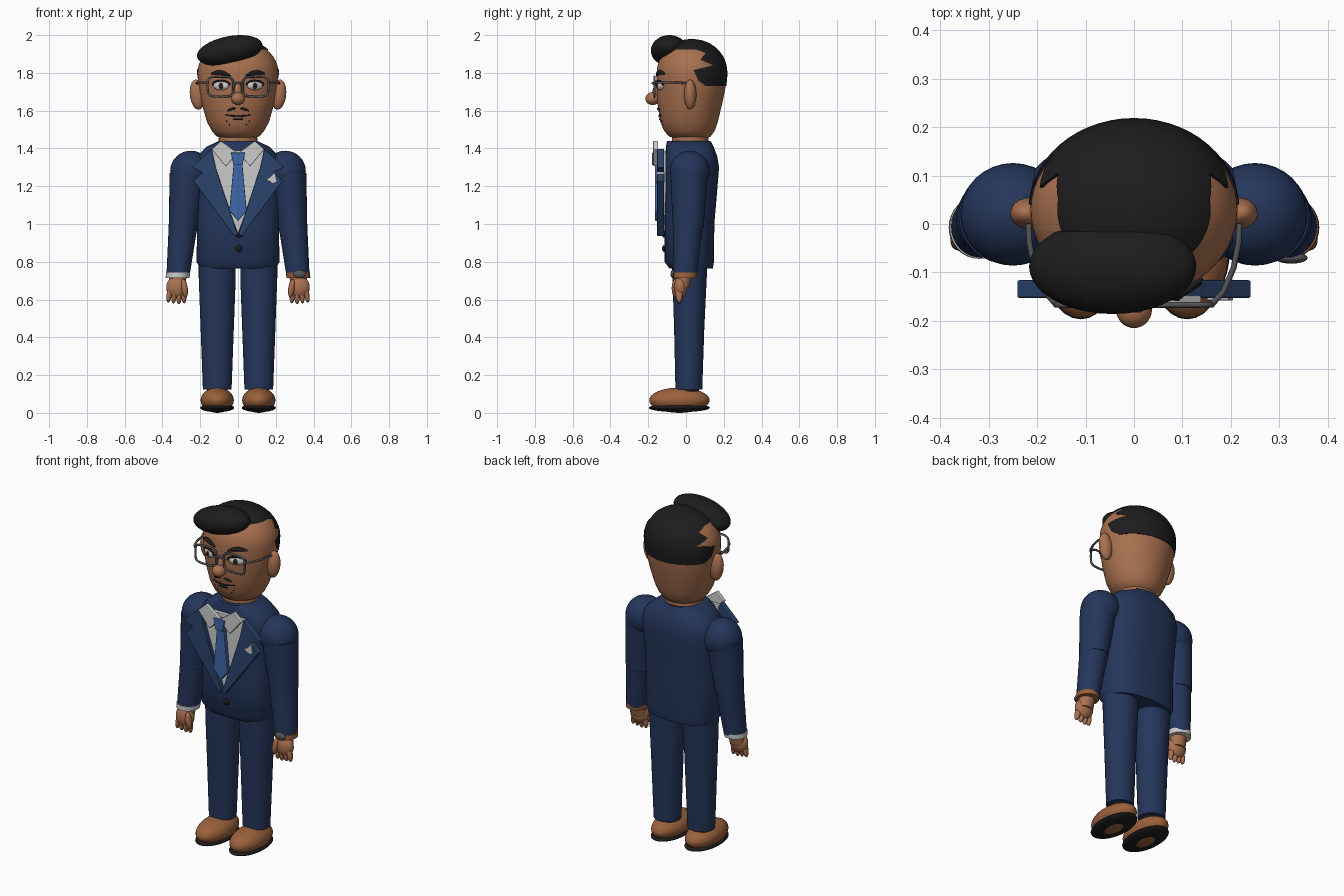
import bpy, bmesh
from math import sin, cos, pi, sqrt, radians
from mathutils import Matrix

if "Cube" in bpy.data.objects:
    bpy.data.objects.remove(bpy.data.objects["Cube"])


def mat(name, r, g, b):
    m = bpy.data.materials.new(name)
    m.diffuse_color = (r, g, b, 1)
    m.use_nodes = True
    m.node_tree.nodes["Principled BSDF"].inputs["Base Color"].default_value = m.diffuse_color
    return m


NAVY = mat("navy_cloth", .018, .037, .105)
LAPEL = mat("lapel_cloth", .024, .056, .15)
TIE = mat("tie_blue", .05, .14, .40)
SHIRT = mat("shirt_white", .75, .75, .75)
SKIN = mat("skin", .40, .165, .08)
HAIR = mat("black", .012, .012, .012)
SHOE = mat("brown_leather", .33, .12, .045)
METAL = mat("grey_metal", .09, .09, .1)
IRIS = mat("iris_brown", .06, .025, .015)


def finish(name, bm, m, smooth=True, bevel=0):
    bmesh.ops.recalc_face_normals(bm, faces=bm.faces)
    me = bpy.data.meshes.new(name)
    bm.to_mesh(me)
    bm.free()
    ob = bpy.data.objects.new(name, me)
    bpy.context.collection.objects.link(ob)
    if m:
        me.materials.append(m)
    if bevel:
        b = ob.modifiers.new("bevel", 'BEVEL')
        b.width, b.segments = bevel, 2
    if smooth:
        bpy.ops.object.select_all(action='DESELECT')
        ob.select_set(True)
        bpy.context.view_layer.objects.active = ob
        bpy.ops.object.shade_smooth_by_angle(angle=radians(40))
    return ob


def loft(name, rings, m, n=40, e=2.0):
    """Stack of horizontal superellipses: (z, cx, cy, rx, ry)."""
    bm = bmesh.new()
    loops = []
    for z, cx, cy, rx, ry in rings:
        loop = []
        for i in range(n):
            c, s = cos(2 * pi * i / n), sin(2 * pi * i / n)
            x = abs(c) ** (2 / e) * (1 if c > 0 else -1)
            y = abs(s) ** (2 / e) * (1 if s > 0 else -1)
            loop.append(bm.verts.new((cx + rx * x, cy + ry * y, z)))
        loops.append(loop)
    for a, b in zip(loops, loops[1:]):
        for i in range(n):
            bm.faces.new((a[i], a[(i + 1) % n], b[(i + 1) % n], b[i]))
    bm.faces.new(loops[0])
    bm.faces.new(loops[-1])
    return finish(name, bm, m)


def ball(name, loc, rad, m, tilt=0, axis='Y', seg=32):
    bm = bmesh.new()
    mx = Matrix.Translation(loc) @ Matrix.Rotation(radians(tilt), 4, axis) @ Matrix.Diagonal((*rad, 1))
    bmesh.ops.create_uvsphere(bm, u_segments=seg, v_segments=seg // 2, radius=1, matrix=mx)
    return finish(name, bm, m)


def plate(name, pts, d0, d1, m, axis='Y', bevel=.004, s=1):
    """Outline extruded along Y (points are x,z) or along X (points are y,z)."""
    bm = bmesh.new()
    co = (lambda a, z, d: (s * a, d, z)) if axis == 'Y' else (lambda a, z, d: (d, a, z))
    f = [bm.verts.new(co(a, z, d0)) for a, z in pts]
    b = [bm.verts.new(co(a, z, d1)) for a, z in pts]
    bm.faces.new(f)
    bm.faces.new(b)
    for i in range(len(pts)):
        j = (i + 1) % len(pts)
        bm.faces.new((f[i], f[j], b[j], b[i]))
    return finish(name, bm, m, False, bevel)


def tube(name, pts, r, m, closed=False, taper=False):
    cu = bpy.data.curves.new(name, 'CURVE')
    cu.dimensions, cu.bevel_depth, cu.bevel_resolution, cu.use_fill_caps = '3D', r, 3, True
    sp = cu.splines.new('POLY')
    sp.points.add(len(pts) - 1)
    for i, (p, q) in enumerate(zip(sp.points, pts)):
        p.co = (*q, 1)
        if taper:
            p.radius = .35 + .65 * sin(pi * i / (len(pts) - 1))
    sp.use_cyclic_u = closed
    cu.materials.append(m)
    ob = bpy.data.objects.new(name, cu)
    bpy.context.collection.objects.link(ob)
    return ob


# Head: jaw rings, then a dome
head = [(1.45, 0, .025, .07, .08), (1.465, 0, .02, .115, .112), (1.495, 0, .018, .14, .135),
        (1.54, 0, .016, .164, .152), (1.63, 0, .02, .19, .17), (1.7, 0, .025, .204, .18), (1.76, 0, .029, .212, .185)]
for k in range(13):
    a = k / 12.3 * pi / 2
    head.append((1.80 + .175 * sin(a), 0, .03, .214 * cos(a), .185 * cos(a)))
loft("head", head, SKIN, 56)
loft("neck", [(1.38, 0, .022, .105, .1), (1.5, 0, .022, .1, .095)], SKIN)

# Hair cap: enlarged head trimmed by a side-view hairline
cap = loft("hair_cap", [(z + .004, cx, cy, rx + .004, ry + .004) for z, cx, cy, rx, ry in head], HAIR, 56)
line = [(-.12, 2.05), (-.12, 1.925), (.05, 1.925), (.105, 1.905), (.075, 1.87), (.145, 1.84), (.04, 1.815),
        (.065, 1.76), (.105, 1.73), (.3, 1.73), (.3, 2.05)]
cutter = plate("hairline_cutter", line, -.4, .4, None, 'X', 0)
cutter.hide_render = True
cutter.hide_viewport = True
bo = cap.modifiers.new("trim", 'BOOLEAN')
bo.operation, bo.object, bo.solver = 'INTERSECT', cutter, 'EXACT'
ball("hair_quiff", (-.044, -.088, 1.918), (.176, .098, .076), HAIR, -11, seg=40)


def face(x, z, out=0):
    """Point on the front of the head."""
    for a, b in zip(head, head[1:]):
        if a[0] <= z <= b[0]:
            t = (z - a[0]) / (b[0] - a[0])
            cy, rx, ry = (a[i] + t * (b[i] - a[i]) for i in (2, 3, 4))
            return (x, cy - ry * sqrt(max(0, 1 - (x / rx) ** 2)) - out, z)


# Face features and glasses
ball("nose_tip", (0, -.177, 1.664), (.037, .038, .034), SKIN)
ball("nose_bridge", (0, -.152, 1.70), (.02, .026, .055), SKIN, -12, 'X')
tube("mouth", [face(x / 100, 1.57 + .00045 * abs(x) ** 1.5, .001) for x in range(-7, 8)], .005, HAIR, taper=True)
tube("lower_lip", [face(x / 100, 1.555, .001) for x in range(-3, 4)], .005, HAIR, taper=True)
for s, side in ((-1, "left"), (1, "right")):
    ball("ear_" + side, (s * .216, .022, 1.685), (.039, .033, .08), SKIN, s * 6)
    ball("eye_" + side, face(s * .09, 1.733), (.044, .016, .025), SHIRT, s * 22, 'Z')
    ball("iris_" + side, face(s * .088, 1.732, .011), (.017, .008, .018), IRIS, s * 15, 'Z', 20)
    ball("pupil_" + side, face(s * .088, 1.732, .017), (.008, .004, .009), HAIR, 0, 'Z', 12)
    tube("upper_lid_" + side, [face(s * (.09 + .045 * cos(a * pi / 10)), 1.735 + .024 * sin(a * pi / 10), .01)
                               for a in range(11)], .005, HAIR)
    tube("eyebrow_" + side, [face(s * (.042 + .011 * i), 1.785 + .018 * sin(i * pi / 11), .004)
                             for i in range(10)], .012, HAIR, taper=True)
    tube("moustache_" + side, [face(s * (.01 + .008 * i), 1.612 - .0004 * i * i, .002)
                               for i in range(7)], .007, HAIR, taper=True)
    for i, (x, z) in enumerate(((.045, 1.525), (.06, 1.545))):
        ball(f"stubble_{side}_{i}", face(s * x, z), (.004,) * 3, HAIR, seg=8)
    rim = []
    for i in range(32):
        c, d = cos(i * pi / 16), sin(i * pi / 16)
        rim.append((s * (.093 + .068 * abs(c) ** .5 * (1 if c > 0 else -1)), -.167,
                    1.727 + .053 * abs(d) ** .5 * (1 if d > 0 else -1)))
    tube("glasses_rim_" + side, rim, .006, METAL, True)
    tube("glasses_temple_" + side, [(s * .16, -.167, 1.75), (s * .185, -.14, 1.75), (s * .206, -.09, 1.75),
                                    (s * .216, -.04, 1.75), (s * .218, .0, 1.745)], .006, METAL)
tube("glasses_bridge", [(-.026, -.167, 1.738), (-.012, -.177, 1.746), (.012, -.177, 1.746), (.026, -.167, 1.738)],
     .006, METAL)

# Jacket body
loft("jacket_body", [(.765, 0, .027, .2, .115), (.80, 0, .017, .22, .131), (1.0, 0, .018, .216, .132),
                     (1.2, 0, .028, .224, .139), (1.3, 0, .032, .23, .143), (1.36, 0, .029, .218, .136),
                     (1.41, 0, .02, .165, .126), (1.44, 0, .015, .1, .115)], NAVY, 48, 2.5)

# Raised shirt front, lapels, collar and tie
plate("shirt_front", [(-.14, 1.39), (.14, 1.39), (.12, 1.28), (0, .945), (-.12, 1.28)], -.128, -.105, SHIRT)
for s, side in ((-1, "left"), (1, "right")):
    plate("lapel_" + side, [(.14, 1.40), (.243, 1.30), (.19, 1.272), (.237, 1.228), (.02, .935), (.002, .945),
                            (.118, 1.30)], -.153, -.116, LAPEL, s=s)
    plate("collar_" + side, [(.0, 1.375), (.09, 1.44), (.14, 1.395), (.065, 1.305)], -.174, -.148, SHIRT, s=s)
plate("tie_blade", [(-.022, 1.33), (.022, 1.33), (.046, 1.07), (0, 1.015), (-.046, 1.07)], -.165, -.14, TIE)
plate("tie_knot", [(-.038, 1.378), (.038, 1.378), (.024, 1.312), (-.024, 1.312)], -.18, -.145, TIE)
plate("pocket_square", [(.15, 1.235), (.175, 1.25), (.195, 1.275), (.205, 1.225), (.185, 1.215)], -.158, -.115, SHIRT,
      bevel=.002)
for i, z in enumerate((.87, .945)):
    ball(f"button_{i}", (.005, -.117, z), (.018, .01, .018), HAIR, seg=20)

# Arms, hands, legs and shoes
for s, side in ((-1, "left"), (1, "right")):
    ball("shoulder_" + side, (s * .25, .02, 1.28), (.109, .106, .108), NAVY)
    loft("upper_arm_" + side, [(.985, s * .291, .012, .076, .082), (1.02, s * .288, .012, .078, .084),
                               (1.27, s * .262, .017, .1, .1)], NAVY, 32)
    ball("elbow_" + side, (s * .291, .01, .985), (.077, .079, .077), NAVY)
    loft("forearm_" + side, [(.722, s * .318, -.006, .061, .064), (.985, s * .291, .01, .076, .078)], NAVY, 32)
    loft("wrist_" + side, [(.66, s * .322, -.02, .045, .035), (.74, s * .318, -.01, .046, .046)], SKIN, 24)
    band = [(.715, s * .32, -.007, .063, .065), (.742, s * .317, -.006, .064, .066)]
    loft("shirt_cuff" if s < 0 else "watch_strap", band, SHIRT if s < 0 else SHOE, 32)
    ball("palm_" + side, (s * .324, -.03, .665), (.056, .035, .06), SKIN, -s * 6)
    for i in range(4):
        ball(f"finger_{side}_{i}", (s * (.288 + .025 * i), -.036, .62 + .004 * abs(i - 1)),
             (.0145, .019, .045), SKIN, -s * (i - 1) * 5, seg=16)
    ball("thumb_" + side, (s * .283, -.056, .66), (.017, .02, .05), SKIN, s * 8, seg=16)
    loft("trouser_leg_" + side, [(.125, s * .11, .015, .076, .071), (.45, s * .11, .017, .088, .08),
                                 (.72, s * .11, .019, .098, .091), (.84, s * .11, .02, .098, .095)], NAVY, 36)
    loft("ankle_" + side, [(.06, s * .11, .015, .055, .055), (.14, s * .11, .015, .055, .055)], HAIR, 24)
    ball("shoe_" + side, (s * .11, -.035, .067), (.088, .16, .067), SHOE)
    ball("shoe_sole_" + side, (s * .11, -.035, .027), (.09, .162, .023), HAIR)
ball("watch_face", (.325, -.07, .735), (.034, .012, .022), METAL, seg=20)
